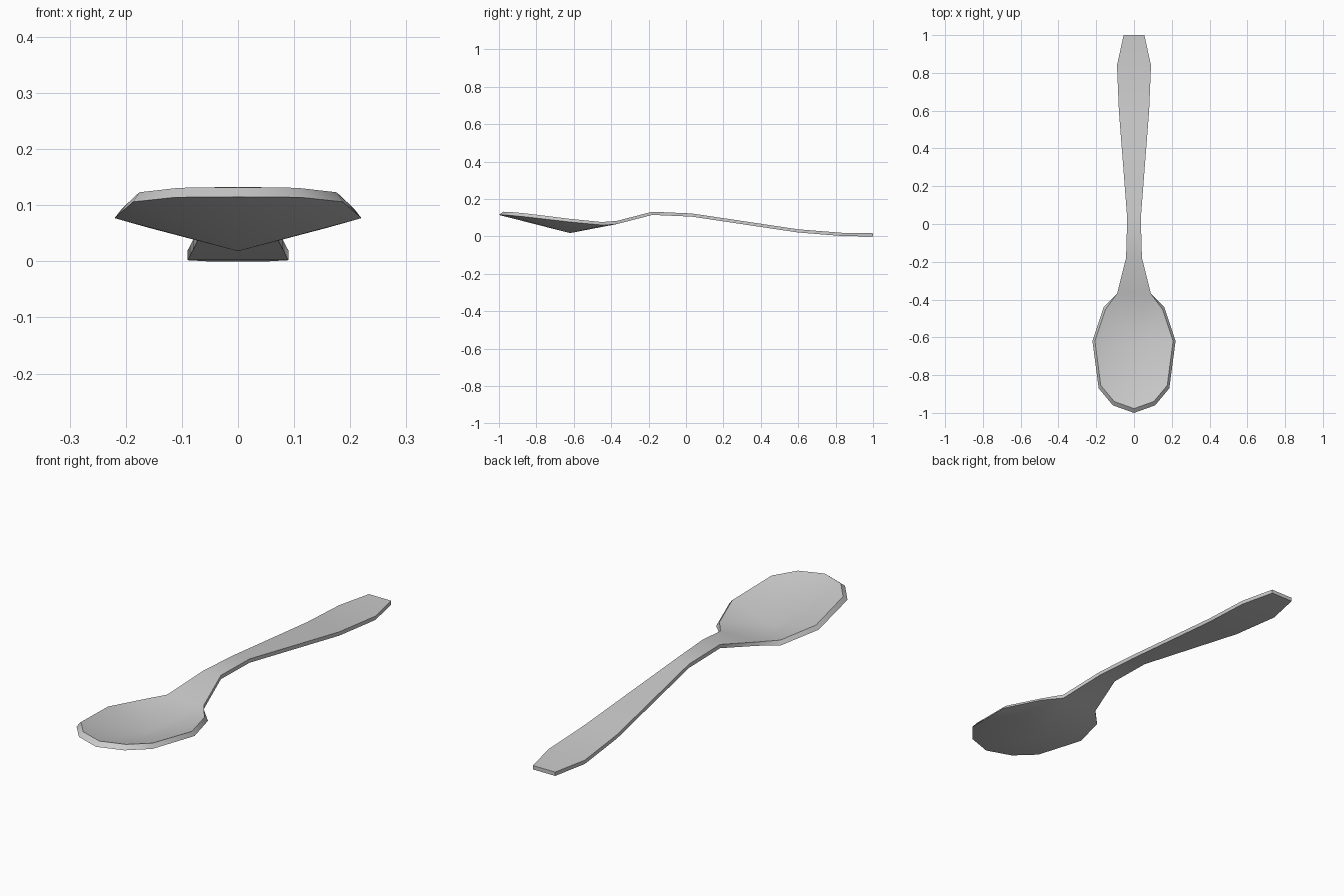
import bpy
import bmesh
from math import radians
from mathutils import Vector

cube = bpy.data.objects.get("Cube")
if cube:
    bpy.data.objects.remove(cube, do_unlink=True)

# Brushed steel colour
steel = bpy.data.materials.new("steel_grey")
steel.use_nodes = True
steel.diffuse_color = (0.6, 0.6, 0.6, 1)
steel.node_tree.nodes["Principled BSDF"].inputs["Base Color"].default_value = (0.6, 0.6, 0.6, 1)

THICK = 0.017
BOWL_INSET = 0.94

# Underside stations: half width, y, z
HANDLE = [(0.055, 1.0, 0.0), (0.09, 0.84, 0.002), (0.08, 0.6, 0.021),
          (0.036, 0.03, 0.106), (0.042, -0.18, 0.115), (0.09, -0.37, 0.066)]
RIM = [(0.16, -0.44, 0.06), (0.22, -0.62, 0.077),
       (0.187, -0.87, 0.106), (0.112, -0.96, 0.114)]
TIP = Vector((0, -1.0, 0.115))
BOTTOM = Vector((0, -0.62, 0.018))


def layer(bm, top):
    """One skin of the spoon; returns its closed outline."""
    lift = Vector((0, 0, THICK if top else 0))

    def add(co, bowl=False):
        co = Vector(co)
        if top and bowl:
            co.x *= BOWL_INSET
            co.y = BOTTOM.y + (co.y - BOTTOM.y) * BOWL_INSET
        return bm.verts.new(co + lift)

    sides = []
    for s in (1, -1):
        handle = [add((s * w, y, z)) for w, y, z in HANDLE]
        rim = [add((s * w, y, z), True) for w, y, z in RIM]
        sides.append((handle, rim))
    (lh, lr), (rh, rr) = sides
    tip = add(TIP, True)
    centre = add(BOTTOM)

    # Handle strip
    for i in range(len(HANDLE) - 1):
        bm.faces.new((lh[i], lh[i + 1], rh[i + 1], rh[i]))
    # Bowl fan around its deepest point
    fan = [lh[-1]] + lr + [tip] + rr[::-1] + [rh[-1]]
    for i, v in enumerate(fan):
        bm.faces.new((v, fan[(i + 1) % len(fan)], centre))
    return lh + lr + [tip] + rr[::-1] + rh[::-1]


# Spoon: two skins joined by a thin edge
bm = bmesh.new()
under = layer(bm, False)
upper = layer(bm, True)
for i in range(len(under)):
    j = (i + 1) % len(under)
    bm.faces.new((under[i], under[j], upper[j], upper[i]))
bmesh.ops.recalc_face_normals(bm, faces=bm.faces[:])
mesh = bpy.data.meshes.new("spoon")
bm.to_mesh(mesh)
bm.free()
mesh.materials.append(steel)
spoon = bpy.data.objects.new("spoon", mesh)
bpy.context.collection.objects.link(spoon)

bpy.ops.object.select_all(action='DESELECT')
spoon.select_set(True)
bpy.context.view_layer.objects.active = spoon
bpy.ops.object.shade_smooth_by_angle(angle=radians(35))
